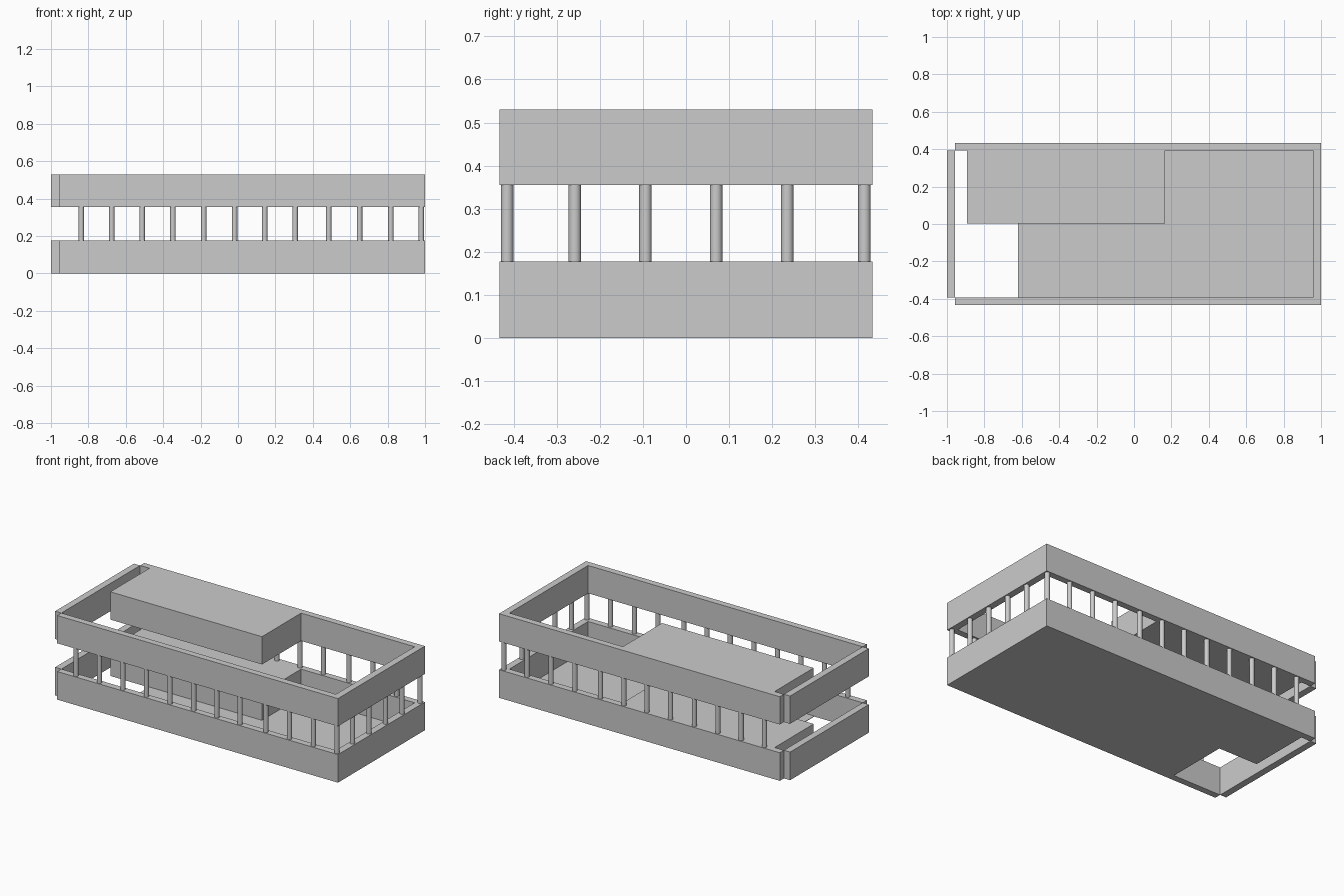
import bpy, bmesh

if "Cube" in bpy.data.objects:
    bpy.data.objects.remove(bpy.data.objects["Cube"])


def extrude_outline(name, pts, z0, z1):
    """Solid prism from a plan outline (counter-clockwise)."""
    bm = bmesh.new()
    face = bm.faces.new([bm.verts.new((x, y, z0)) for x, y in pts])
    res = bmesh.ops.extrude_face_region(bm, geom=[face])
    top = [v for v in res["geom"] if isinstance(v, bmesh.types.BMVert)]
    bmesh.ops.translate(bm, verts=top, vec=(0, 0, z1 - z0))
    bmesh.ops.recalc_face_normals(bm, faces=bm.faces)
    mesh = bpy.data.meshes.new(name)
    bm.to_mesh(mesh)
    bm.free()
    obj = bpy.data.objects.new(name, mesh)
    bpy.context.collection.objects.link(obj)
    return obj


def column(name, x, y):
    bpy.ops.mesh.primitive_cylinder_add(
        vertices=24, radius=0.0145, depth=TOP_Z0 - LOW_Z1,
        location=(x, y, (LOW_Z1 + TOP_Z0) / 2))
    bpy.context.object.name = name
    bpy.ops.object.shade_smooth_by_angle()


LOW_Z1, TOP_Z0, TOP_Z1 = 0.177, 0.355, 0.53
GAP = -0.957            # open end of the three-sided parapet
Y0, Y1 = -0.433, 0.433  # outer faces
I0, I1 = -0.392, 0.392  # inner faces
XI = 0.957

# Three-sided parapet with the solid core block joined to its back wall
band = [(GAP, Y0), (1, Y0), (1, Y1), (GAP, Y1), (GAP, I1), (-0.892, I1),
        (-0.892, 0.003), (0.165, 0.003), (0.165, I1), (XI, I1), (XI, I0), (GAP, I0)]
# Separate end wall on the left
end = [(-1, I0), (GAP, I0), (GAP, I1), (-1, I1)]

for level, z0, z1 in (("lower", 0, LOW_Z1), ("upper", TOP_Z0, TOP_Z1)):
    extrude_outline(level + "_parapet_and_core", band, z0, z1)
    extrude_outline(level + "_end_wall", end, z0, z1)

# Thin ground floor around the core, leaving the stair opening on the left
extrude_outline("floor", [(-0.62, I0), (XI, I0), (XI, I1), (0.165, I1),
                          (0.165, 0.003), (-0.62, 0.003)], 0, 0.003)

# Columns along front, back and right sides
xs = [-0.838, -0.675, -0.512, -0.348, -0.183, -0.018, 0.143, 0.306, 0.485, 0.65, 0.817, 0.98]
ys = [-0.415, -0.258, -0.094, 0.07, 0.235, 0.414]
for i, x in enumerate(xs[:-1]):
    column(f"front_column_{i}", x, ys[0])
    column(f"back_column_{i}", x, ys[-1])
for i, y in enumerate(ys):
    column(f"right_column_{i}", xs[-1], y)
